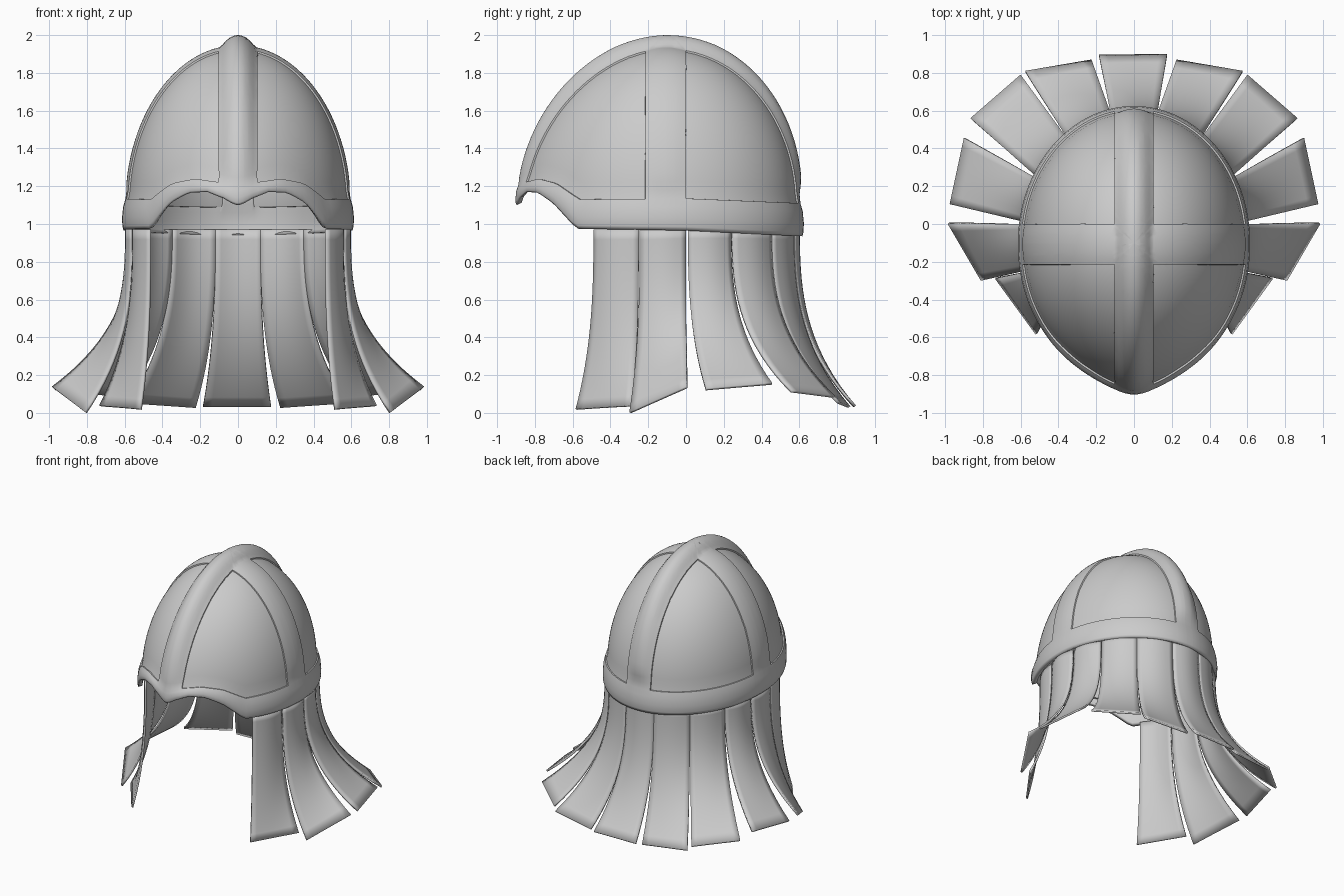
import bpy, bmesh, math
from mathutils import Vector

if "Cube" in bpy.data.objects:
    bpy.data.objects.remove(bpy.data.objects["Cube"])

steel = bpy.data.materials.new("plain_grey")
steel.use_nodes = True
GREY = (0.6, 0.6, 0.6, 1)
steel.diffuse_color = GREY
steel.node_tree.nodes["Principled BSDF"].inputs["Base Color"].default_value = GREY

CENTRE_Y, SPRING, RISE = -0.1, 1.1, 0.84
HALF_BAND, STRAP_FRONT, STRAP_BACK = 0.103, -0.215, 0.0


def finish(bm, name, thickness):
    bmesh.ops.recalc_face_normals(bm, faces=bm.faces)
    mesh = bpy.data.meshes.new(name)
    bm.to_mesh(mesh)
    bm.free()
    mesh.materials.append(steel)
    obj = bpy.data.objects.new(name, mesh)
    bpy.context.collection.objects.link(obj)
    solid = obj.modifiers.new("thickness", 'SOLIDIFY')
    solid.thickness = thickness
    solid.offset = -1
    bpy.ops.object.select_all(action='DESELECT')
    obj.select_set(True)
    bpy.context.view_layer.objects.active = obj
    bpy.ops.object.shade_smooth_by_angle(angle=math.radians(35))
    return obj


def interp(knots, y):
    for (y0, z0), (y1, z1) in zip(knots, knots[1:]):
        if y <= y1:
            k = max(0, (y - y0) / (y1 - y0))
            return z0 + (z1 - z0) * k
    return knots[-1][1]


def outline(phi):
    """Plan of the dome around its centre: pointed front, oval back."""
    c = math.cos(phi)
    side = 1 if math.sin(phi) >= 0 else -1
    if c < 0:
        x = 0.59 * max(0, 1 - abs(c) ** 2.15) ** 0.66
        return Vector((side * x, 0.78 * c, 0))
    return Vector((0.59 * math.sin(phi), 0.7 * c, 0))


def dome_point(phi, z):
    """Point of the dome wall at a given height, leaner towards the front."""
    front = max(0, -math.cos(phi)) ** 3
    p, e = 2 - 0.12 * front, 0.5 + 0.06 * front
    h = min(1, max(0, (z - SPRING) / RISE))
    rho = max(0, 1 - h ** (1 / e)) ** (1 / p)
    v = outline(phi) * rho
    return Vector((v.x, v.y + CENTRE_Y, z))


# Lower and upper edges of the rim, from the front tip to the back
RIM_BOTTOM = [(-0.88, 1.1), (-0.865, 1.135), (-0.83, 1.17), (-0.77, 1.165), (-0.69, 1.11),
              (-0.6, 1.01), (-0.57, 0.975), (0, 0.965), (0.6, 0.935)]
RIM_TOP = [(-0.88, 1.2), (-0.86, 1.22), (-0.79, 1.24), (-0.69, 1.215),
           (-0.56, 1.13), (0, 1.135), (0.6, 1.11)]
RIM_SECTION = [(0, 0.016), (0.12, 0.022), (0.4, 0.024), (0.75, 0.018), (1, 0.006)]

# Helmet shell: rim rows first, then dome rows up to the crown
SEGS, ROWS = 120, 28
bm = bmesh.new()
rings = []
for i in range(SEGS):
    phi = math.tau * i / SEGS
    rim = outline(phi)
    out = rim.normalized()
    y = rim.y + CENTRE_Y
    low, high = interp(RIM_BOTTOM, y), interp(RIM_TOP, y)
    col = []
    for k, bulge in RIM_SECTION:
        col.append(bm.verts.new(dome_point(phi, low + (high - low) * k) + out * bulge))
    for j in range(1, ROWS):
        z = high + (SPRING + RISE - high) * math.sin(math.pi / 2 * j / ROWS)
        col.append(bm.verts.new(dome_point(phi, z)))
    rings.append(col)
crown = bm.verts.new((0, CENTRE_Y, SPRING + RISE))
for i in range(SEGS):
    a, b = rings[i], rings[(i + 1) % SEGS]
    for j in range(len(a) - 1):
        f = bm.faces.new((a[j], a[j + 1], b[j + 1], b[j]))
        f.material_index = int(j >= len(RIM_SECTION) - 1)  # marks dome faces
    bm.faces.new((a[-1], crown, b[-1])).material_index = 1

# Cut the edges of the crest and the cross strap into the shell
cuts = [((HALF_BAND * k / 4, 0, 0), (1, 0, 0)) for k in range(-4, 5)]
cuts += [((0, STRAP_FRONT + (STRAP_BACK - STRAP_FRONT) * k / 4, 0), (0, 1, 0)) for k in range(5)]
for co, no in cuts:
    bmesh.ops.bisect_plane(bm, geom=bm.verts[:] + bm.edges[:] + bm.faces[:],
                           dist=0.0005, plane_co=co, plane_no=no)
bmesh.ops.remove_doubles(bm, verts=bm.verts, dist=0.003)
bmesh.ops.recalc_face_normals(bm, faces=bm.faces)
bm.normal_update()

# Sink the four panels
panels = []
for f in bm.faces:
    c = f.calc_center_median()
    if f.material_index and abs(c.x) > HALF_BAND and not STRAP_FRONT < c.y < STRAP_BACK:
        panels.append(f)
bmesh.ops.inset_region(bm, faces=panels, thickness=0.002, depth=-0.009, use_even_offset=True)

# Raise the crest and round the strap
bm.normal_update()
moves = []
for v in bm.verts:
    x, y, z = v.co
    lift = min(1, max(0, (z - 1.14) / 0.75))
    fade = min(1, lift * 8)
    crest = max(0, 1 - (x / HALF_BAND) ** 2) ** 1.4 * (0.015 + 0.045 * lift) * fade
    half = (STRAP_BACK - STRAP_FRONT) / 2
    strap = max(0, 1 - ((y - STRAP_FRONT - half) / half) ** 2) * 0.007 * fade
    moves.append((v, v.normal * max(crest, strap)))
for v, d in moves:
    v.co += d
for f in bm.faces:
    f.material_index = 0
finish(bm, "helmet_shell", 0.03)


# Neck guard flaps: flare from the rim to a straight hem
def flap(name, top, hem, mirror=1):
    bm = bmesh.new()
    rows, cols = 18, 8
    a, b = (Vector((x, y, 0.97)) for x, y in top)
    c, d = (Vector(p) for p in hem)
    grid = []
    for r in range(rows + 1):
        t = r / rows
        flare = t ** 2.7
        row = []
        for k in range(cols + 1):
            s = k / cols
            start, end = a.lerp(b, s), c.lerp(d, s)
            p = start.lerp(end, flare)
            p.z = start.z + (end.z - start.z) * t
            away = Vector((start.x, start.y - CENTRE_Y, 0)).normalized()
            p += away * math.sin(math.pi * s) * 0.028 * (1 - flare)
            p.x *= mirror
            row.append(bm.verts.new(p))
        grid.append(row)
    for r in range(rows):
        for k in range(cols):
            q = [grid[r][k], grid[r][k + 1], grid[r + 1][k + 1], grid[r + 1][k]]
            bm.faces.new(q)
    obj = finish(bm, name, 0.014)
    # Face the skin outwards
    mid = obj.data.polygons[len(obj.data.polygons) // 2]
    if mid.normal.dot(Vector((mid.center.x, mid.center.y - CENTRE_Y, 0))) < 0:
        obj.data.flip_normals()


flap("flap_back", [(-0.122, 0.575), (0.122, 0.575)], [(-0.185, 0.895, 0.04), (0.175, 0.9, 0.04)])
SIDE_FLAPS = [
    ("flap_back_inner", [(0.12, 0.575), (0.355, 0.455)], [(0.225, 0.87, 0.035), (0.575, 0.81, 0.06)]),
    ("flap_back_outer", [(0.355, 0.455), (0.51, 0.245)], [(0.6, 0.79, 0.09), (0.865, 0.56, 0.12)]),
    ("flap_side_rear", [(0.51, 0.24), (0.575, 0.01)], [(0.9, 0.455, 0.16), (0.975, 0.105, 0.13)]),
    ("flap_side_middle", [(0.575, 0), (0.565, -0.245)], [(0.985, 0, 0.14), (0.81, -0.3, 0.005)]),
    ("flap_side_front", [(0.56, -0.25), (0.47, -0.49)], [(0.735, -0.29, 0.04), (0.52, -0.585, 0.02)]),
]
for name, top, hem in SIDE_FLAPS:
    flap(name + "_left", top, hem)
    flap(name + "_right", top, hem, -1)
